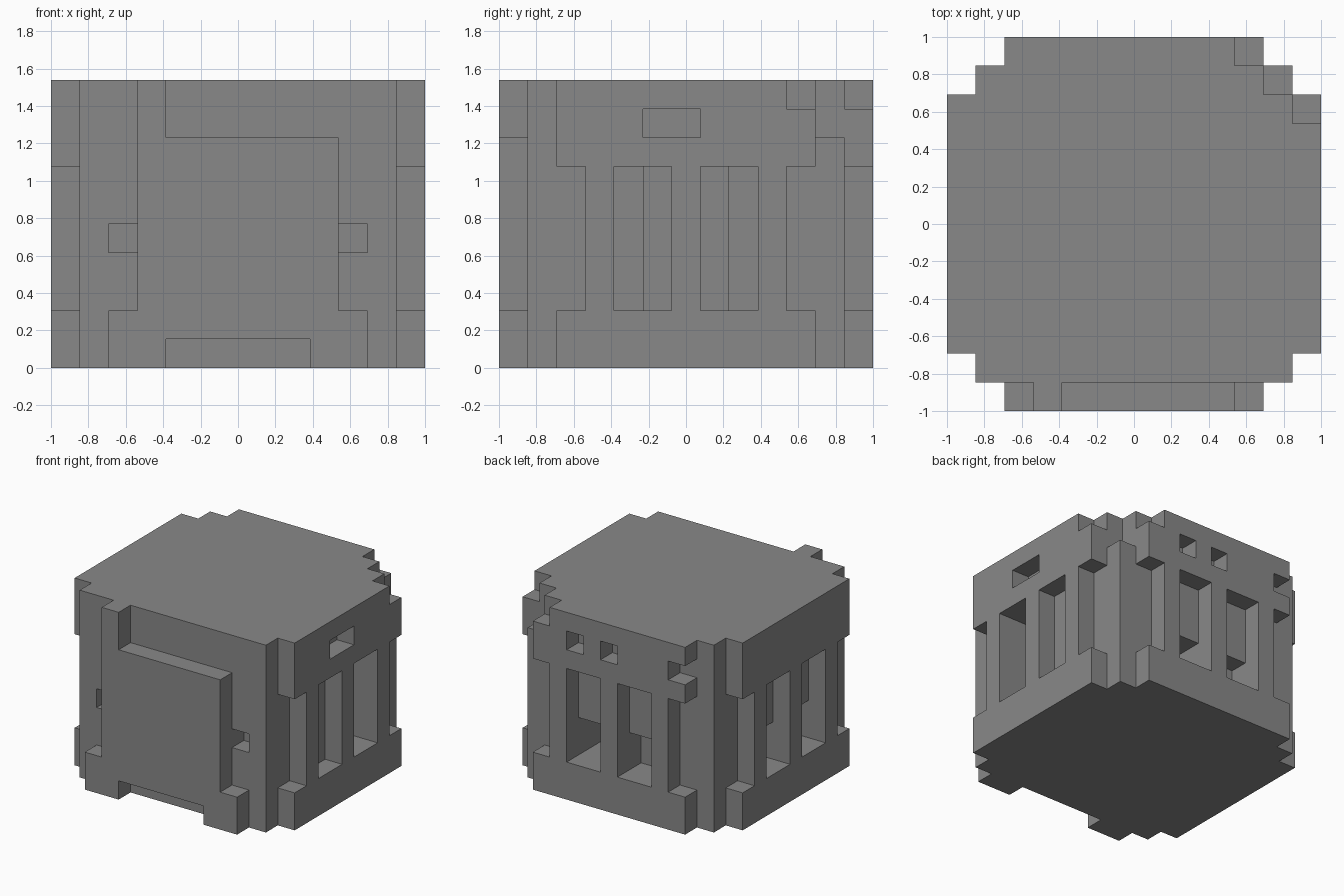
import bpy
import bmesh
import math
from mathutils import Vector

if "Cube" in bpy.data.objects:
    bpy.data.objects.remove(bpy.data.objects["Cube"], do_unlink=True)

N = 13              # blocks along the longest side
H = 10              # blocks in height
U = 2 / N           # block size
WINDOWS = ((4, 6), (7, 9))   # block spans of the paired side windows


def block(x, y, z):
    """All grid cells inside half-open spans."""
    return {(i, j, k) for i in range(*x) for j in range(*y) for k in range(*z)}


def wall(side, along, depth, z):
    """Cells measured along a wall and inward from its outer face."""
    far = (N - depth[1], N - depth[0])
    if side == "right":
        return block(far, along, z)
    if side == "left":
        return block(depth, along, z)
    return block(along, far, z)


# Stepped round body
body = block((2, 11), (1, 13), (0, H))
body |= block((1, 12), (1, 12), (0, H))
body |= block((0, 13), (2, 11), (0, H))

# Paired windows and corner recesses between the lower and upper bands
for side in ("right", "left", "back"):
    for span in WINDOWS + ((2, 3), (10, 11)):
        body -= wall(side, span, (0, 1), (2, 7))

# Deeper slots beside the core on one side
for a in (4, 8):
    body -= wall("right", (a, a + 1), (1, 2), (2, 7))

# Low hollows under the inner blocks on the other walls
for span in WINDOWS:
    body -= wall("left", span, (1, 2), (2, 4))
    body -= wall("back", span, (1, 2 if span[0] == 4 else 3), (2, 4))

# Small openings in the upper band and beside the front panel
body -= wall("right", (5, 7), (0, 1), (8, 9))
for a in (6, 8, 2):
    body -= wall("back", (a, a + 1), (0, 1), (8, 9))
for a in (2, 10):
    body -= block((a, a + 1), (1, 2), (4, 5))

# Chipped rear corner
body -= block((10, 11), (12, 13), (9, H))
body -= block((12, 13), (10, 11), (9, H))
body -= block((11, 12), (11, 12), (8, H))

# Raised front panel with a wide foot and a single upright post
panel = block((3, 10), (0, 1), (2, 8))
panel |= block((2, 11), (0, 1), (0, 2))
panel |= block((3, 4), (0, 1), (8, H))
panel -= block((4, 9), (0, 1), (0, 1))

grey = bpy.data.materials.new("stone_grey")
grey.use_nodes = True
grey.diffuse_color = (0.25, 0.25, 0.25, 1)
grey.node_tree.nodes["Principled BSDF"].inputs["Base Color"].default_value = grey.diffuse_color


def build(name, cells, solid):
    """Skin the cells, leaving out faces hidden by neighbouring cells."""
    bm = bmesh.new()
    verts = {}

    def corner(p):
        key = tuple(round(2 * c) for c in p)
        if key not in verts:
            verts[key] = bm.verts.new((p[0] * U - 1, p[1] * U - 1, p[2] * U))
        return verts[key]

    for cell in sorted(cells):
        centre = Vector(cell) + Vector((0.5, 0.5, 0.5))
        for axis in range(3):
            for sign in (-1, 1):
                n = Vector((0, 0, 0))
                n[axis] = sign
                if tuple(int(c + d) for c, d in zip(cell, n)) in solid:
                    continue
                a = Vector((0, 0, 0))
                a[(axis + 1) % 3] = 1
                b = n.cross(a)
                bm.faces.new([corner(centre + (n + s * a + t * b) / 2)
                              for s, t in ((-1, -1), (1, -1), (1, 1), (-1, 1))])
    # Merge flat areas into single faces
    bmesh.ops.dissolve_limit(bm, angle_limit=math.radians(1),
                             verts=bm.verts[:], edges=bm.edges[:])
    mesh = bpy.data.meshes.new(name)
    bm.to_mesh(mesh)
    bm.free()
    mesh.materials.append(grey)
    obj = bpy.data.objects.new(name, mesh)
    bpy.context.collection.objects.link(obj)


build("windowed_body", body, body | panel)
build("front_panel", panel, body | panel)
